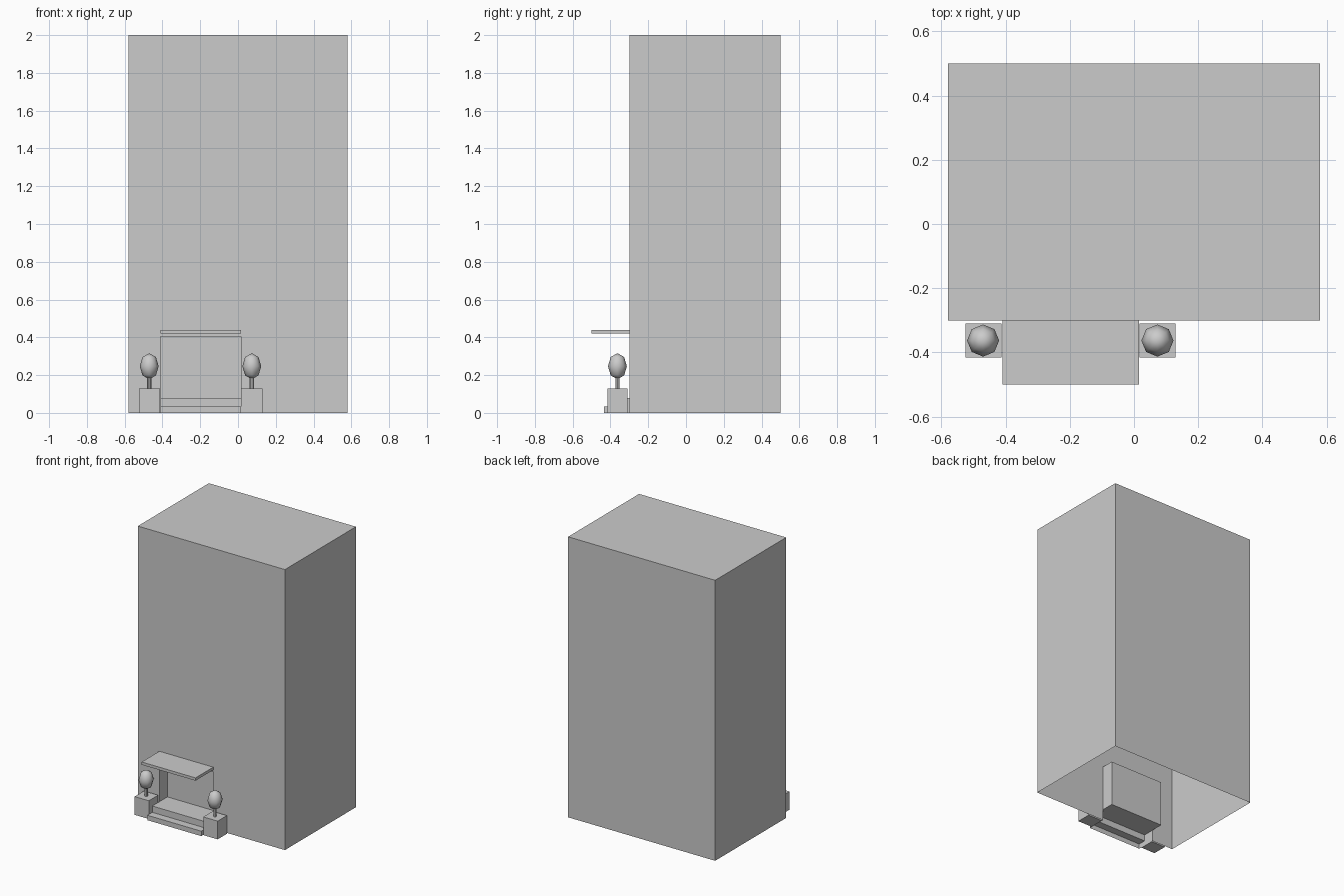
import bpy, bmesh
from mathutils import Matrix

if "Cube" in bpy.data.objects:
    bpy.data.objects.remove(bpy.data.objects["Cube"])

# Main dimensions
X0, X1, Y0, Y1, H = -0.58, 0.58, -0.30, 0.50, 2.0
DX0, DX1, DTOP, DBACK = -0.41, 0.015, 0.405, -0.21
FLOOR, TREAD = 0.08, 0.035


def finish(name, bm):
    bmesh.ops.remove_doubles(bm, verts=bm.verts, dist=1e-5)
    bmesh.ops.recalc_face_normals(bm, faces=bm.faces)
    mesh = bpy.data.meshes.new(name)
    bm.to_mesh(mesh)
    bm.free()
    obj = bpy.data.objects.new(name, mesh)
    bpy.context.collection.objects.link(obj)
    return obj


def face(bm, pts):
    bm.faces.new([bm.verts.new(p) for p in pts])


def extrude_x(bm, profile, x0, x1):
    """Sheet swept along x from an open (y, z) profile."""
    for (ya, za), (yb, zb) in zip(profile, profile[1:]):
        face(bm, [(x0, ya, za), (x1, ya, za), (x1, yb, zb), (x0, yb, zb)])


def box(name, x0, x1, y0, y1, z0, z1):
    bm = bmesh.new()
    bmesh.ops.create_cube(bm, size=1, matrix=Matrix.LocRotScale(
        ((x0 + x1) / 2, (y0 + y1) / 2, (z0 + z1) / 2), None,
        (x1 - x0, y1 - y0, z1 - z0)))
    return finish(name, bm)


# Tower shell: open underneath, front wall wraps around the doorway
bm = bmesh.new()
front = [(X0, 0), (DX0, 0), (DX0, DTOP), (DX1, DTOP), (DX1, 0),
         (X1, 0), (X1, H), (X0, H)]
face(bm, [(x, Y0, z) for x, z in front])
extrude_x(bm, [(Y0, H), (Y1, H), (Y1, 0)], X0, X1)
for x in (X0, X1):
    face(bm, [(x, Y0, 0), (x, Y1, 0), (x, Y1, H), (x, Y0, H)])
# Doorway recess: ceiling, back panel and jambs
extrude_x(bm, [(Y0, DTOP), (DBACK, DTOP), (DBACK, FLOOR)], DX0, DX1)
for x in (DX0, DX1):
    face(bm, [(x, Y0, FLOOR), (x, DBACK, FLOOR), (x, DBACK, DTOP), (x, Y0, DTOP)])
finish("building", bm)

# Entrance steps, open underneath
bm = bmesh.new()
steps = [(DBACK, FLOOR), (-0.38, FLOOR), (-0.38, TREAD), (-0.435, TREAD), (-0.435, 0)]
extrude_x(bm, steps, DX0, DX1)
for x in (DX0, DX1):
    face(bm, [(x, y, z) for y, z in [(Y0, 0), (Y0, FLOOR)] + steps[1:]])
finish("entrance_steps", bm)

# Canopy over the door
box("canopy", DX0, DX1, -0.50, Y0, 0.42, 0.44)

# Planters with small trees either side of the steps
for side, px0, px1, tx in (("left", -0.525, -0.413, -0.47), ("right", 0.017, 0.13, 0.073)):
    box(side + "_planter", px0, px1, -0.415, -0.31, 0, 0.13)
    bm = bmesh.new()
    bmesh.ops.create_cone(bm, cap_ends=True, segments=8, radius1=0.011, radius2=0.011,
                          depth=0.08, matrix=Matrix.Translation((tx, -0.363, 0.165)))
    finish(side + "_trunk", bm)
    bm = bmesh.new()
    bmesh.ops.create_uvsphere(bm, u_segments=8, v_segments=4, radius=1,
                              matrix=Matrix.LocRotScale((tx, -0.363, 0.247), None,
                                                        (0.05, 0.05, 0.069)))
    crown = finish(side + "_crown", bm)
    for p in crown.data.polygons:
        p.use_smooth = True
